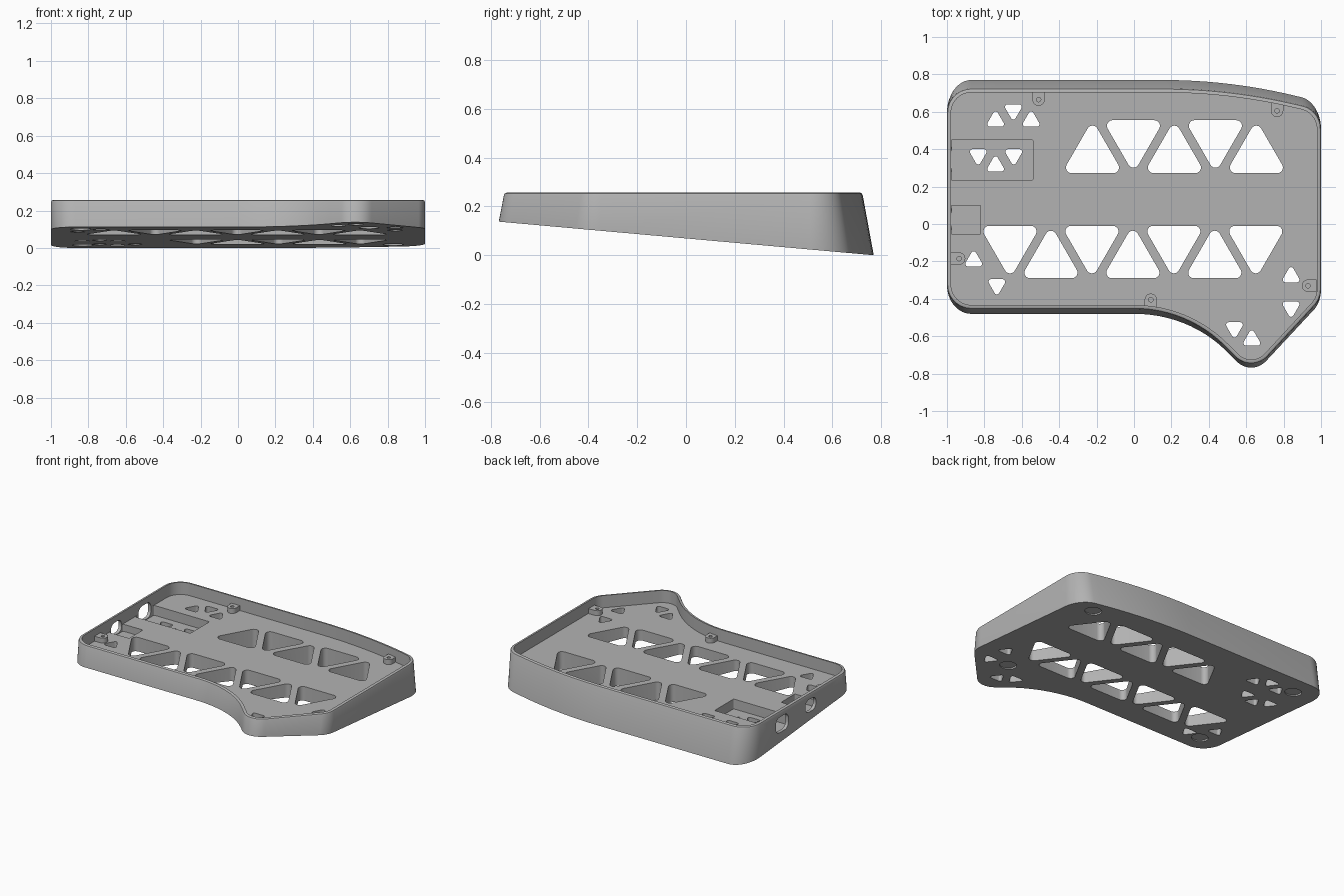
import bpy, bmesh, math
from mathutils import Vector, Matrix

default = bpy.data.objects.get("Cube")
if default:
    bpy.data.objects.remove(default)

TOP, FLOOR, WALL = 0.257, 0.17, 0.022
SLOPE, BASE, DRAFT = 0.0895, 0.0689, 0.175

grey = bpy.data.materials.new("matte_grey")
grey.use_nodes = True
COLOUR = (0.45, 0.45, 0.45, 1)
grey.diffuse_color = COLOUR
grey.node_tree.nodes["Principled BSDF"].inputs["Base Color"].default_value = COLOUR


def rounded(corners, steps):
    """Counter-clockwise polygon of (x, y, radius) with filleted corners."""
    out = []
    for i, (x, y, r) in enumerate(corners):
        p = Vector((x, y))
        a = (Vector(corners[i - 1][:2]) - p).normalized()
        b = (Vector(corners[(i + 1) % len(corners)][:2]) - p).normalized()
        half = a.angle(b) / 2
        centre = p + (a + b).normalized() * r / math.sin(half)
        start = p + a * r / math.tan(half) - centre
        sweep = math.pi - 2 * half
        if a.x * b.y - a.y * b.x > 0:
            sweep = -sweep
        for k in range(steps + 1):
            t = sweep * k / steps
            c, s = math.cos(t), math.sin(t)
            out.append(centre + Vector((c * start.x - s * start.y, s * start.x + c * start.y)))
    return out


def normals(points):
    """Outward normal at each outline point."""
    out = []
    for i, p in enumerate(points):
        d = (p - points[i - 1]).normalized() + (points[(i + 1) % len(points)] - p).normalized()
        out.append(Vector((d.y, -d.x)).normalized())
    return out


def loft(bm, rings):
    """Skin a stack of matching rings and cap both ends."""
    loops = [[bm.verts.new(p) for p in ring] for ring in rings]
    n = len(loops[0])
    for low, high in zip(loops, loops[1:]):
        for i in range(n):
            j = (i + 1) % n
            bm.faces.new((low[i], low[j], high[j], high[i]))
    bm.faces.new(loops[0][::-1])
    bm.faces.new(loops[-1])


def prism(bm, points, z0, z1):
    loft(bm, [[(p[0], p[1], z) for p in points] for z in (z0, z1)])


def circle(x, y, r, n=32):
    return [(x + r * math.cos(math.tau * i / n), y + r * math.sin(math.tau * i / n)) for i in range(n)]


def triangle(x, flat, side, r, up):
    """Rounded equilateral triangle with its flat side at y = flat."""
    h = side * math.sqrt(3) / 2
    if up:
        pts = [(x - side / 2, flat, r), (x + side / 2, flat, r), (x, flat + h, r)]
    else:
        pts = [(x + side / 2, flat, r), (x - side / 2, flat, r), (x, flat - h, r)]
    return rounded(pts, 6)


def rectangle(x0, x1, y0, y1, r):
    return rounded([(x0, y0, r), (x1, y0, r), (x1, y1, r), (x0, y1, r)], 6)


def make(name, bm):
    bmesh.ops.recalc_face_normals(bm, faces=bm.faces)
    mesh = bpy.data.meshes.new(name)
    bm.to_mesh(mesh)
    bm.free()
    mesh.materials.append(grey)
    ob = bpy.data.objects.new(name, mesh)
    bpy.context.collection.objects.link(ob)
    return ob


def cut(target, bm):
    """Subtract the cutter mesh from the target and discard the cutter."""
    cutter = make("cutter", bm)
    cutter.hide_render = True
    mod = target.modifiers.new("cut", "BOOLEAN")
    mod.operation, mod.solver, mod.object = "DIFFERENCE", "EXACT", cutter
    bpy.context.view_layer.update()
    deps = bpy.context.evaluated_depsgraph_get()
    mesh = bpy.data.meshes.new_from_object(target.evaluated_get(deps))
    target.modifiers.clear()
    target.data = mesh
    bpy.data.objects.remove(cutter)


def smooth(ob):
    bpy.ops.object.select_all(action="DESELECT")
    ob.select_set(True)
    bpy.context.view_layer.objects.active = ob
    bpy.ops.object.shade_smooth_by_angle(angle=math.radians(30))


# Tray: drafted outer wall, rounded rim, level floor and sloping underside
outline = rounded([(-1, -0.455, 0.13), (0.285, -0.455, 0.68), (0.63, -0.80, 0.12), (1, -0.40, 0.13),
                   (1, 0.611, 0.13), (0.51, 0.725, 3.1), (-1, 0.725, 0.13)], 12)
norms = normals(outline)


def ring(inset, z):
    return [(p.x - n.x * inset, p.y - n.y * inset, z) for p, n in zip(outline, norms)]


underside = []
for p, n in zip(outline, norms):
    y = (p.y + DRAFT * n.y * (TOP - BASE)) / (1 - SLOPE * DRAFT * n.y)
    underside.append((p.x, y, BASE - SLOPE * y))
bm = bmesh.new()
loft(bm, [underside, ring(0, TOP - 0.012), ring(0.004, TOP - 0.004), ring(0.012, TOP),
          ring(WALL, TOP), ring(WALL, FLOOR)])
tray = make("tray", bm)

# Recessed pockets for the electronics
bm = bmesh.new()
prism(bm, rectangle(-0.977, -0.54, 0.235, 0.45, 0.006), 0.10, FLOOR + 0.02)
prism(bm, rectangle(-0.977, -0.82, -0.055, 0.10, 0.006), 0.12, FLOOR + 0.02)
cut(tray, bm)

# Triangular lightening holes
bm = bmesh.new()
for i in range(7):
    up = i % 2 == 1
    prism(bm, triangle(-0.663 + 0.219 * i, -0.29 if up else -0.01, 0.328, 0.03, up), -1, 1)
for i in range(5):
    up = i % 2 == 0
    prism(bm, triangle(-0.222 + 0.219 * i, 0.272 if up else 0.555, 0.328, 0.03, up), -1, 1)
for x, y in [(-0.74, 0.52), (-0.55, 0.52), (-0.74, 0.28), (-0.857, -0.227), (0.84, -0.312), (0.63, -0.65)]:
    prism(bm, triangle(x, y, 0.11, 0.014, True), -1, 1)
for x, y in [(-0.645, 0.64), (-0.833, 0.40), (-0.643, 0.40), (-0.733, -0.295), (0.84, -0.415), (0.537, -0.525)]:
    prism(bm, triangle(x, y, 0.11, 0.014, False), -1, 1)

# Round recesses under the corners for feet
for x, y in [(-0.83, 0.61), (-0.84, -0.34), (0.83, 0.58), (0.70, -0.43)]:
    prism(bm, circle(x, y, 0.055), -0.3, BASE - SLOPE * y + 0.012)
cut(tray, bm)

# Connector openings through the side wall
bm = bmesh.new()
for y, half, z0, z1 in [(0.345, 0.07, 0.105, 0.215), (0.025, 0.06, 0.125, 0.215)]:
    port = rectangle(y - half, y + half, z0, z1, 0.04)
    loft(bm, [[(x, p.x, p.y) for p in port] for x in (-1.1, -0.95)])
cut(tray, bm)
smooth(tray)

# Screw bosses, each with its tail turned into the wall
for name, x, y, turn in [("boss_back_right", -0.51, 0.665, 0), ("boss_back_left", 0.765, 0.605, 0),
                         ("boss_right_side", -0.935, -0.185, 90), ("boss_front", 0.09, -0.405, 180),
                         ("boss_left_side", 0.93, -0.33, 270)]:
    bm = bmesh.new()
    arc = [(0.033 * math.cos(t), 0.033 * math.sin(t)) for t in
           [math.pi * (1 + k / 16) for k in range(17)]]
    prism(bm, arc + [(0.033, 0.046), (-0.033, 0.046)], FLOOR - 0.005, 0.205)
    place = Matrix.Translation((x, y, 0)) @ Matrix.Rotation(math.radians(turn), 4, "Z")
    bm.transform(place)
    boss = make(name, bm)
    bm = bmesh.new()
    prism(bm, circle(x, y, 0.012, 16), FLOOR, 0.3)
    cut(boss, bm)
    smooth(boss)
